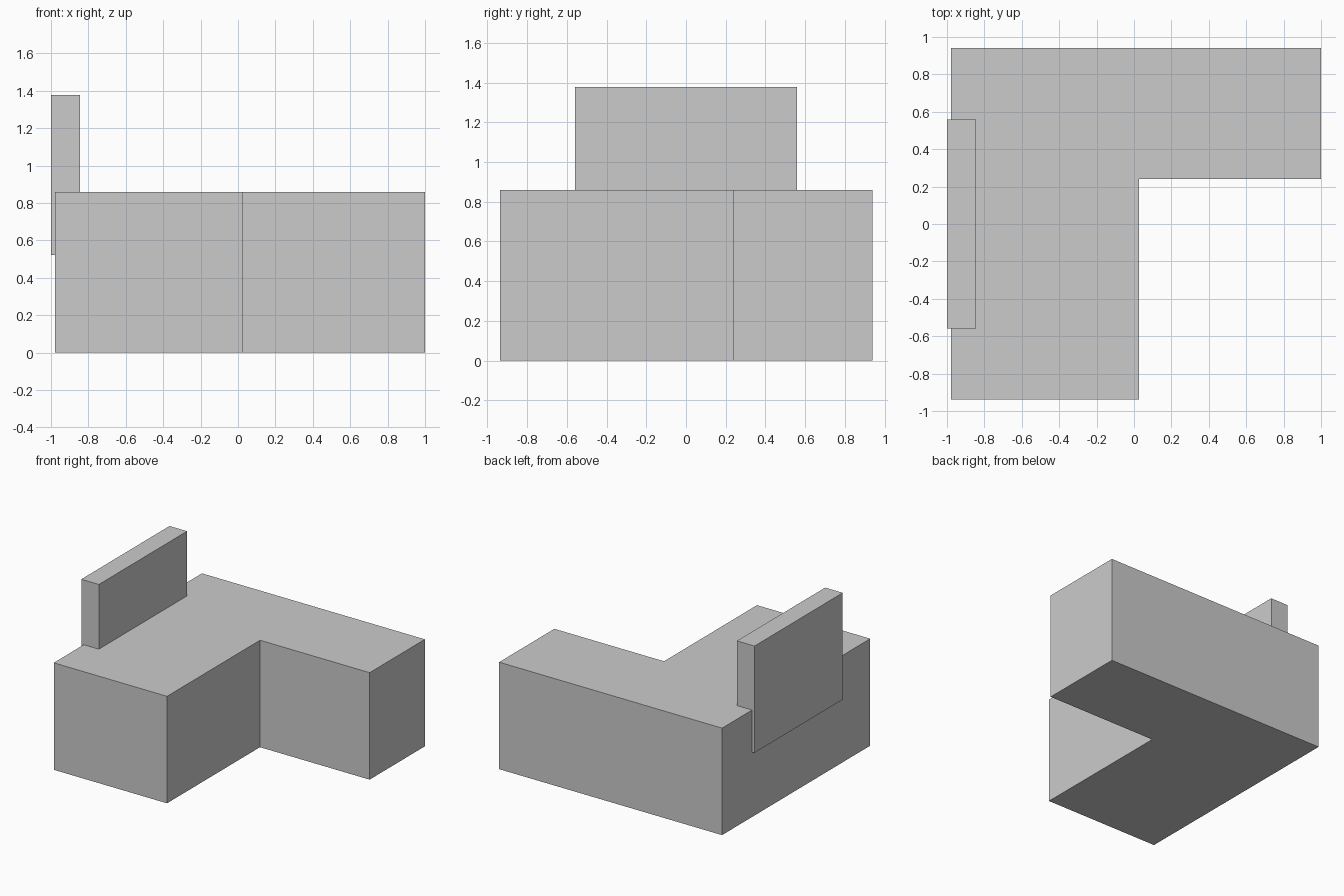
import bpy
import bmesh

if "Cube" in bpy.data.objects:
    bpy.data.objects.remove(bpy.data.objects["Cube"])


def extruded(name, outline, z0, z1):
    """Solid made by extruding an xy outline from z0 up to z1."""
    bm = bmesh.new()
    base = bm.faces.new([bm.verts.new((x, y, z0)) for x, y in outline])
    top = bmesh.ops.extrude_face_region(bm, geom=[base], use_keep_orig=True)
    verts = [v for v in top["geom"] if isinstance(v, bmesh.types.BMVert)]
    bmesh.ops.translate(bm, verts=verts, vec=(0, 0, z1 - z0))
    bmesh.ops.recalc_face_normals(bm, faces=bm.faces[:])
    mesh = bpy.data.meshes.new(name)
    bm.to_mesh(mesh)
    bm.free()
    obj = bpy.data.objects.new(name, mesh)
    bpy.context.collection.objects.link(obj)
    return obj


# L-shaped main block
extruded("l_shaped_body",
         [(-0.978, -0.938), (0.027, -0.938), (0.027, 0.24),
          (1.0, 0.24), (1.0, 0.94), (-0.978, 0.94)], 0, 0.858)

# Upright panel sunk into the left edge, standing slightly proud of it
extruded("upright_panel",
         [(-1.0, -0.558), (-0.844, -0.558), (-0.844, 0.56), (-1.0, 0.56)],
         0.521, 1.377)
